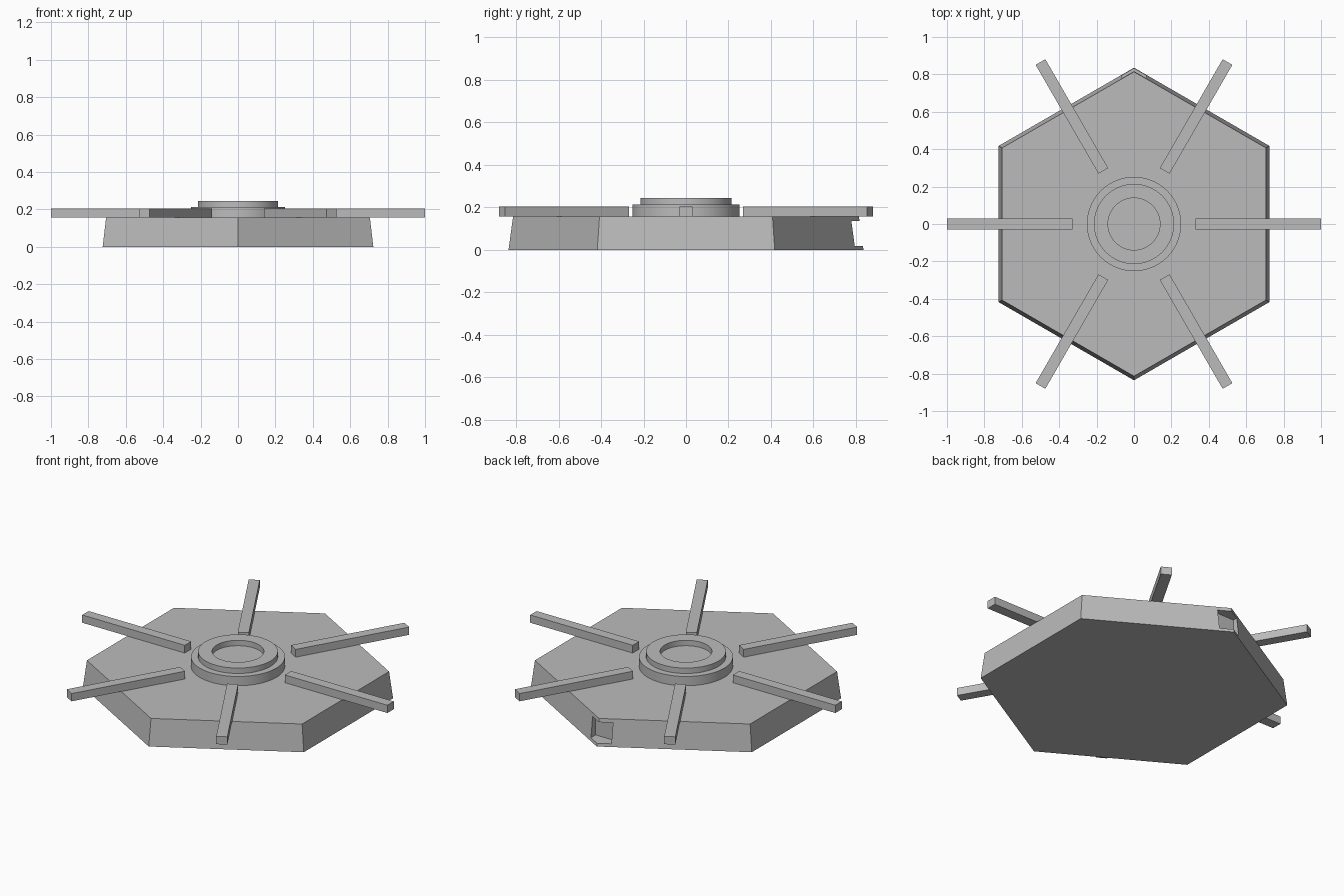
import bpy, bmesh, math
from mathutils import Matrix

if "Cube" in bpy.data.objects:
    bpy.data.objects.remove(bpy.data.objects["Cube"], do_unlink=True)

grey = bpy.data.materials.new("plain_grey")
grey.use_nodes = True
grey.diffuse_color = (0.5, 0.5, 0.5, 1)
grey.node_tree.nodes["Principled BSDF"].inputs["Base Color"].default_value = (0.5, 0.5, 0.5, 1)

BASE_TOP = 0.158


def finish(name, bm):
    bmesh.ops.recalc_face_normals(bm, faces=bm.faces)
    mesh = bpy.data.meshes.new(name)
    bm.to_mesh(mesh)
    bm.free()
    obj = bpy.data.objects.new(name, mesh)
    bpy.context.collection.objects.link(obj)
    mesh.materials.append(grey)
    return obj


def box(name, lo, hi, angle=0):
    bm = bmesh.new()
    size = [b - a for a, b in zip(lo, hi)]
    mid = [(a + b) / 2 for a, b in zip(lo, hi)]
    place = Matrix.Rotation(angle, 4, "Z") @ Matrix.Translation(mid) @ Matrix.Diagonal((*size, 1))
    bmesh.ops.create_cube(bm, size=1, matrix=place)
    return finish(name, bm)


# Tapered hexagonal base with corners on the y axis
bm = bmesh.new()
bmesh.ops.create_cone(bm, cap_ends=True, segments=6, radius1=0.8356, radius2=0.814, depth=BASE_TOP,
                      matrix=Matrix.Translation((0, 0, BASE_TOP / 2)))
corner = max(bm.verts, key=lambda v: v.co.y).co
bmesh.ops.rotate(bm, verts=bm.verts,
                 matrix=Matrix.Rotation(math.pi / 2 - math.atan2(corner.y, corner.x), 3, "Z"))
base = finish("hexagonal_base", bm)

# Rectangular socket in the rear corner
cutter = box("socket_cutter", (-0.067, 0.75, 0.018), (0.067, 0.95, 0.137))
cutter.hide_render = True
cutter.hide_viewport = True
cutter.display_type = "WIRE"
cut = base.modifiers.new("rear_socket", "BOOLEAN")
cut.operation = "DIFFERENCE"
cut.solver = "EXACT"
cut.object = cutter

# Six radial arms
for i in range(6):
    box(f"radial_arm_{i + 1}", (0.328, -0.03, BASE_TOP), (1, 0.03, 0.204), i * math.pi / 3)

# Stepped round hub with a shallow recess
profile = [(0, BASE_TOP), (0.252, BASE_TOP), (0.252, 0.213), (0.214, 0.213),
           (0.214, 0.245), (0.139, 0.245), (0.139, 0.213), (0, 0.213)]
bm = bmesh.new()
verts = [bm.verts.new((r, 0, z)) for r, z in profile]
edges = [bm.edges.new(pair) for pair in zip(verts, verts[1:])]
bmesh.ops.spin(bm, geom=verts + edges, cent=(0, 0, 0), axis=(0, 0, 1),
               angle=math.tau, steps=64, use_merge=True)
bmesh.ops.remove_doubles(bm, verts=bm.verts, dist=0.0001)
hub = finish("stepped_hub", bm)
bpy.ops.object.select_all(action="DESELECT")
hub.select_set(True)
bpy.context.view_layer.objects.active = hub
bpy.ops.object.shade_smooth_by_angle(angle=math.radians(30))
